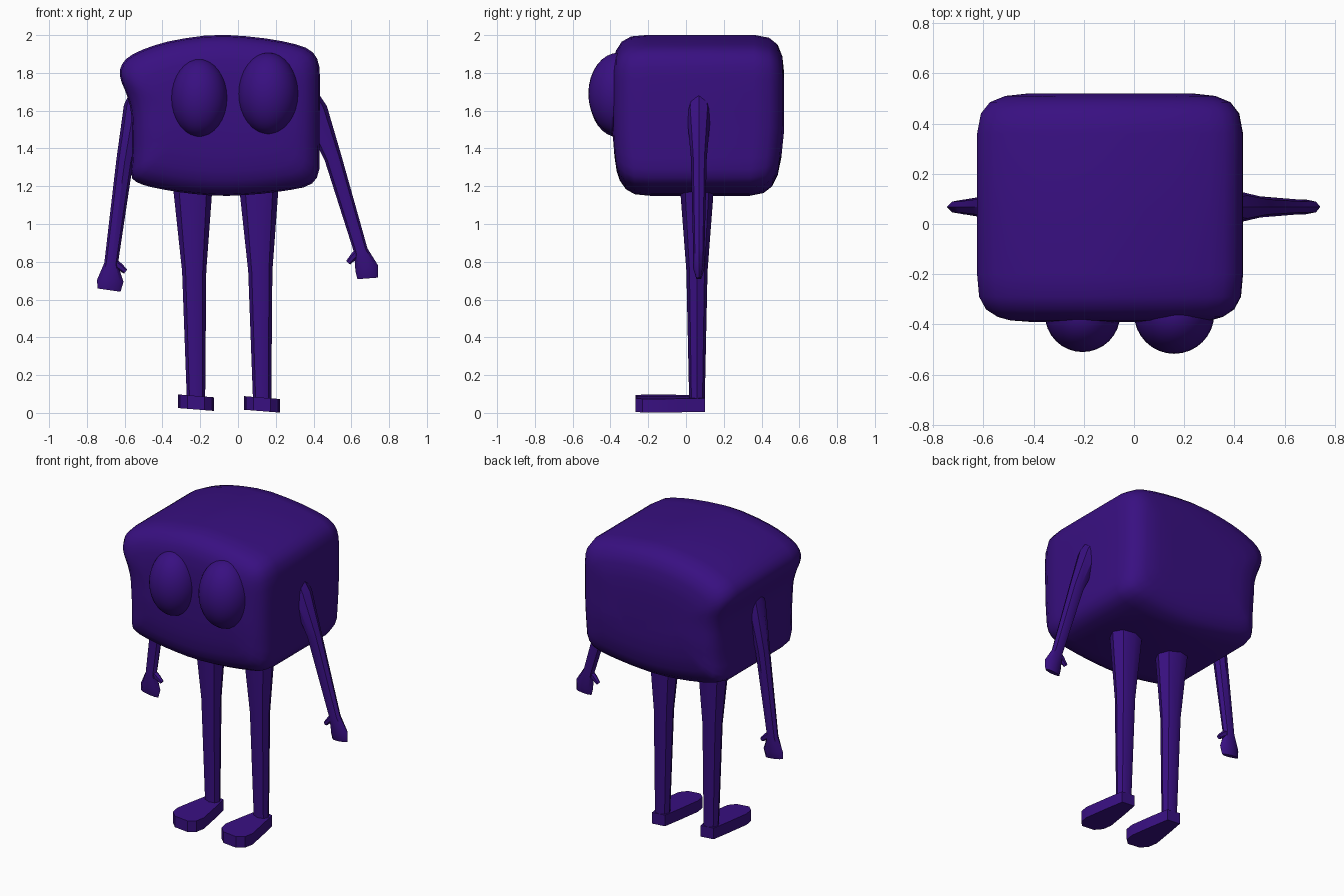
import bpy, bmesh, math
from mathutils import Vector

mat = bpy.data.materials.new("indigo")
mat.diffuse_color = (0.04, 0.005, 0.22, 1)


def finish(obj, angle):
    obj.data.materials.clear()
    obj.data.materials.append(mat)
    bpy.ops.object.select_all(action='DESELECT')
    obj.select_set(True)
    bpy.context.view_layer.objects.active = obj
    bpy.ops.object.shade_smooth_by_angle(angle=math.radians(angle))


def loft(name, rings, angle=40):
    """Skin a list of equally long point rings and cap both ends."""
    bm = bmesh.new()
    vs = [[bm.verts.new(p) for p in r] for r in rings]
    n = len(rings[0])
    for a, b in zip(vs, vs[1:]):
        for i in range(n):
            j = (i + 1) % n
            bm.faces.new((a[i], a[j], b[j], b[i]))
    bm.faces.new(vs[0][::-1])
    bm.faces.new(vs[-1])
    bmesh.ops.recalc_face_normals(bm, faces=bm.faces)
    me = bpy.data.meshes.new(name)
    bm.to_mesh(me)
    bm.free()
    obj = bpy.data.objects.new(name, me)
    bpy.context.collection.objects.link(obj)
    finish(obj, angle)
    return obj


def tube(name, path, y, sides=8):
    """Tapered limb; path entries are x, z, radius in the front plane, radius along y."""
    rings = []
    for i, (x, z, ru, rv) in enumerate(path):
        a, b = path[max(i - 1, 0)], path[min(i + 1, len(path) - 1)]
        d = Vector((b[0] - a[0], b[1] - a[1])).normalized()
        ring = []
        for k in range(sides):
            t = 2 * math.pi * k / sides
            u = ru * math.cos(t)
            ring.append((x - d.y * u, y + rv * math.sin(t), z + d.x * u))
        rings.append(ring)
    return loft(name, rings)


# Body: lopsided front outline, lofted back with rounded rims
outline = [(-0.57, 1.25), (-0.56, 1.36), (-0.56, 1.48), (-0.565, 1.60), (-0.59, 1.69),
           (-0.625, 1.77), (-0.625, 1.83), (-0.585, 1.885), (-0.48, 1.935), (-0.34, 1.975),
           (-0.12, 2.005), (0.10, 1.99), (0.28, 1.96), (0.385, 1.925), (0.43, 1.86),
           (0.435, 1.74), (0.432, 1.55), (0.432, 1.38), (0.43, 1.26), (0.38, 1.20),
           (0.25, 1.175), (0.08, 1.155), (-0.10, 1.147), (-0.28, 1.163), (-0.44, 1.19),
           (-0.53, 1.215)]
smooth = []
for p, q in zip(outline, outline[1:] + outline[:1]):
    for t in (0.25, 0.75):
        smooth.append((p[0] + (q[0] - p[0]) * t, p[1] + (q[1] - p[1]) * t))
rims = [(-0.39, 0.3), (-0.39, 0.21), (-0.384, 0.13), (-0.37, 0.08), (-0.34, 0.035), (-0.29, 0.008),
        (-0.2, 0), (0.05, 0), (0.36, 0), (0.44, 0.015), (0.485, 0.05), (0.51, 0.11),
        (0.52, 0.2), (0.52, 0.3)]
cx, cz = -0.09, 1.57
rings = []
for y, inset in rims:
    sx, sz = 1 - inset / 0.525, 1 - inset / 0.42
    ring = []
    for x, z in smooth:
        zz = cz + (z - cz) * sz
        taper = 1 - 0.07 * max(0, (1.5 - zz) / 0.35)
        ring.append((cx + (x - cx) * sx, y * taper, zz))
    rings.append(ring)
loft("body", rings, 60)

# Eyes: bulging ellipsoids
for side, loc, scale in (("left", (-0.205, -0.36, 1.667), (0.15, 0.15, 0.207)),
                         ("right", (0.16, -0.357, 1.69), (0.16, 0.16, 0.217))):
    bpy.ops.mesh.primitive_uv_sphere_add(segments=32, ring_count=16, location=loc)
    eye = bpy.context.object
    eye.name = side + "_eye"
    eye.scale = scale
    finish(eye, 60)

# Legs and feet: same shape, shifted sideways
sole = [(-0.047, 0.10), (0.047, 0.10), (0.07, -0.02), (0.095, -0.17), (0.085, -0.23), (0.045, -0.268),
        (-0.045, -0.268), (-0.085, -0.23), (-0.095, -0.17), (-0.07, -0.02)]
for side, x, drop in (("left", -0.222, 0.0), ("right", 0.128, 0.009)):
    tube(side + "_leg", [(x - 0.022, 1.3, 0.106, 0.092), (x - 0.017, 1.17, 0.102, 0.088),
                         (x - 0.01, 0.75, 0.064, 0.056), (x, 0.05, 0.048, 0.041)], 0.058)
    loft(side + "_foot", [[(x + px, py, h - drop - 0.08 * px) for px, py in sole]
                          for h in (0.018, 0.09)], 30)

# Arms with mitten hands
tube("left_arm", [(-0.53, 1.72, 0.03, 0.04), (-0.55, 1.62, 0.055, 0.065), (-0.60, 1.33, 0.045, 0.042),
                  (-0.672, 0.79, 0.036, 0.03), (-0.676, 0.70, 0.07, 0.03),
                  (-0.683, 0.65, 0.062, 0.014)], 0.068)
tube("right_arm", [(0.36, 1.72, 0.04, 0.045), (0.405, 1.6, 0.07, 0.065), (0.503, 1.35, 0.046, 0.042),
                   (0.65, 0.86, 0.037, 0.03), (0.682, 0.765, 0.062, 0.03),
                   (0.686, 0.712, 0.054, 0.014)], 0.068)

# Thumbs
tube("left_thumb", [(-0.665, 0.80, 0.024, 0.02), (-0.628, 0.775, 0.02, 0.018),
                    (-0.595, 0.748, 0.014, 0.012)], 0.068, 6)
tube("right_thumb", [(0.65, 0.86, 0.024, 0.02), (0.615, 0.83, 0.02, 0.018),
                     (0.583, 0.795, 0.014, 0.012)], 0.068, 6)
